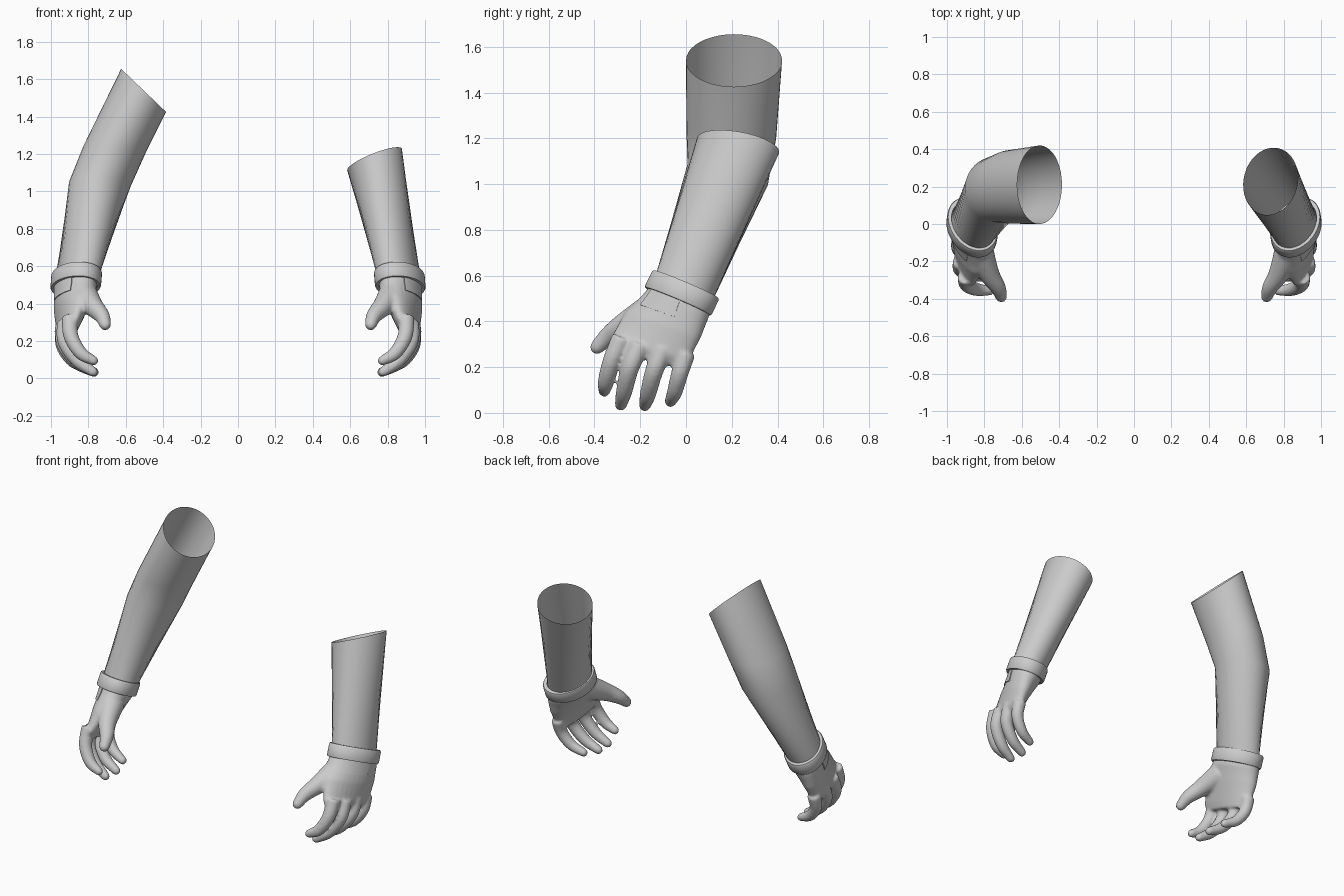
import bpy, bmesh
from math import cos, sin, pi, radians
from mathutils import Vector as V

if "Cube" in bpy.data.objects:
    bpy.data.objects.remove(bpy.data.objects["Cube"])

# A section is (centre, normal, long-axis hint, half length, half width), given for the +x side.


def ring(sec, n=32, arc=(0, 2 * pi), grow=0.0, scale=1.0):
    c, nrm, hint, a, b = sec
    c, nrm, hint = V(c), V(nrm).normalized(), V(hint)
    u = (hint - nrm * hint.dot(nrm)).normalized()
    v = nrm.cross(u)
    full = arc[1] - arc[0] > 6.28
    d = n if full else n - 1
    pts = []
    for i in range(n):
        t = arc[0] + (arc[1] - arc[0]) * i / d
        pts.append(c + u * (a * scale + grow) * cos(t) + v * (b * scale + grow) * sin(t))
    return pts


def loft(bm, rings, closed=True, caps=False, loop=False):
    vs = [[bm.verts.new(p) for p in r] for r in rings]
    n = len(vs[0])
    pairs = list(zip(vs, vs[1:])) + ([(vs[-1], vs[0])] if loop else [])
    for r, q in pairs:
        for i in range(n if closed else n - 1):
            j = (i + 1) % n
            bm.faces.new((r[i], r[j], q[j], q[i]))
    if caps:
        bm.faces.new(vs[0][::-1])
        bm.faces.new(vs[-1])


def lerp_sec(s, q, t):
    mix = lambda a, b: tuple(V(a).lerp(V(b), t))
    return (mix(s[0], q[0]), mix(s[1], q[1]), mix(s[2], q[2]),
            s[3] + (q[3] - s[3]) * t, s[4] + (q[4] - s[4]) * t)


def finish(bm, name, side, angle=40):
    for v in bm.verts:
        v.co.x *= side
    bmesh.ops.recalc_face_normals(bm, faces=bm.faces)
    me = bpy.data.meshes.new(name)
    bm.to_mesh(me)
    bm.free()
    ob = bpy.data.objects.new(name, me)
    bpy.context.collection.objects.link(ob)
    bpy.ops.object.select_all(action='DESELECT')
    ob.select_set(True)
    bpy.context.view_layer.objects.active = ob
    bpy.ops.object.shade_smooth_by_angle(angle=radians(angle))
    return ob


def finger(bm, pts):
    """Round tube through (x, y, z, radius) points with a domed tip."""
    P = [V(p) for p in pts]
    P = [P[0] * 2 - P[1]] + P + [P[-1] * 2 - P[-2]]
    path = []
    for k in range(1, len(P) - 2):
        a, b, c, d = P[k - 1:k + 3]
        for s in range(5):
            t = s / 5
            path.append(0.5 * (2 * b + (c - a) * t + (2 * a - 5 * b + 4 * c - d) * t * t
                               + (3 * b - a - 3 * c + d) * t ** 3))
    path.append(P[-2])
    end, direction = path[-1], (path[-1] - path[-2]).xyz.normalized()
    r = end[3]
    for ang in (0.45, 0.9, 1.3):
        p = end.xyz + direction * r * sin(ang)
        path.append(V((*p, r * cos(ang))))
    secs = []
    for i, p in enumerate(path):
        tan = path[min(i + 1, len(path) - 1)].xyz - path[max(i - 1, 0)].xyz
        secs.append((p.xyz, tan, (0, 1, 0.2), p[3], p[3]))
    loft(bm, [ring(s, 16) for s in secs], caps=True)


WRIST_N, WRIST_H = (-.08, .445, 1), (.42, .9, 0)
PALM = [
    ((.865, 0, .55), WRIST_N, WRIST_H, .14, .105),
    ((.870, -.045, .465), (-.05, .38, 1), (.4, .9, 0), .163, .10),
    ((.885, -.10, .385), (0, .35, 1), (.3, .9, 0), .183, .083),
    ((.905, -.16, .275), (0, .27, 1), (.2, .95, 0), .183, .055),
    ((.905, -.178, .235), (0, .27, 1), (.15, 1, 0), .160, .036),
]
FINGERS = [
    [(.90, -.28, .33, .045), (.893, -.325, .225, .040), (.84, -.350, .135, .036), (.772, -.357, .095, .026)],
    [(.925, -.20, .30, .045), (.925, -.245, .195, .040), (.86, -.270, .095, .036), (.775, -.285, .035, .027)],
    [(.935, -.10, .28, .045), (.930, -.140, .180, .040), (.86, -.165, .085, .036), (.770, -.180, .033, .027)],
    [(.940, .00, .26, .042), (.935, -.028, .170, .038), (.88, -.050, .090, .034), (.800, -.068, .050, .026)],
    # thumb
    [(.83, -.14, .45, .080), (.775, -.265, .385, .056), (.728, -.338, .335, .043), (.710, -.388, .288, .032)],
]


def glove(side, tag):
    # Hand: palm and fingers fused into one smooth skin
    bm = bmesh.new()
    loft(bm, [ring(s) for s in PALM], caps=True)
    for f in FINGERS:
        finger(bm, f)
    ob = finish(bm, tag + "_hand", side, 180)
    m = ob.modifiers.new("fuse", 'REMESH')
    m.mode, m.voxel_size, m.use_smooth_shade = 'VOXEL', .009, True
    m = ob.modifiers.new("soften", 'SMOOTH')
    m.factor, m.iterations = .5, 6

    # Cuff band around the wrist
    bm = bmesh.new()
    top = ((.862, .0, .562), WRIST_N, WRIST_H, .168, .125)
    low = ((.868, -.036, .487), WRIST_N, WRIST_H, .168, .125)
    prof = [(.84, 0), (.97, 0), (1, .1), (1, .9), (.97, 1), (.84, 1)]
    loft(bm, [ring(lerp_sec(top, low, t), 40, scale=f) for f, t in prof], loop=True)
    finish(bm, tag + "_cuff", side, 35)

    # Thin panel on the back of the hand
    bm = bmesh.new()
    secs = [lerp_sec(PALM[0], PALM[1], .5), PALM[1], lerp_sec(PALM[1], PALM[2], .5)]
    arc = (radians(-132), radians(-70))
    outer = [ring(s, 12, arc, .005) for s in secs]
    inner = [ring(s, 12, arc, -.006) for s in secs]
    strips = [o + i[::-1] for o, i in zip(outer, inner)]
    loft(bm, strips, caps=True)
    finish(bm, tag + "_back_panel", side, 35)


def sleeve(side, name, secs):
    # Open arm tube
    bm = bmesh.new()
    loft(bm, [ring(s, 40) for s in secs])
    finish(bm, name, side, 60)


wrist = ((.862, -.012, .535), WRIST_N, WRIST_H, .143, .107)
sleeve(1, "right_forearm", [
    wrist,
    ((.730, .228, 1.17), (-.41, .2, 1), (.1, 1, 0), .183, .157)])
sleeve(-1, "left_arm", [
    wrist,
    ((.738, .182, 1.04), (-.05, .25, 1), (.1, 1, 0), .182, .166),
    ((.662, .198, 1.22), (-.1, .1, 1), (0, 1, 0), .197, .168),
    ((.505, .21, 1.54), (-.69, 0, .72), (0, 1, 0), .21, .166)])

for side, tag in ((1, "right"), (-1, "left")):
    glove(side, tag)
